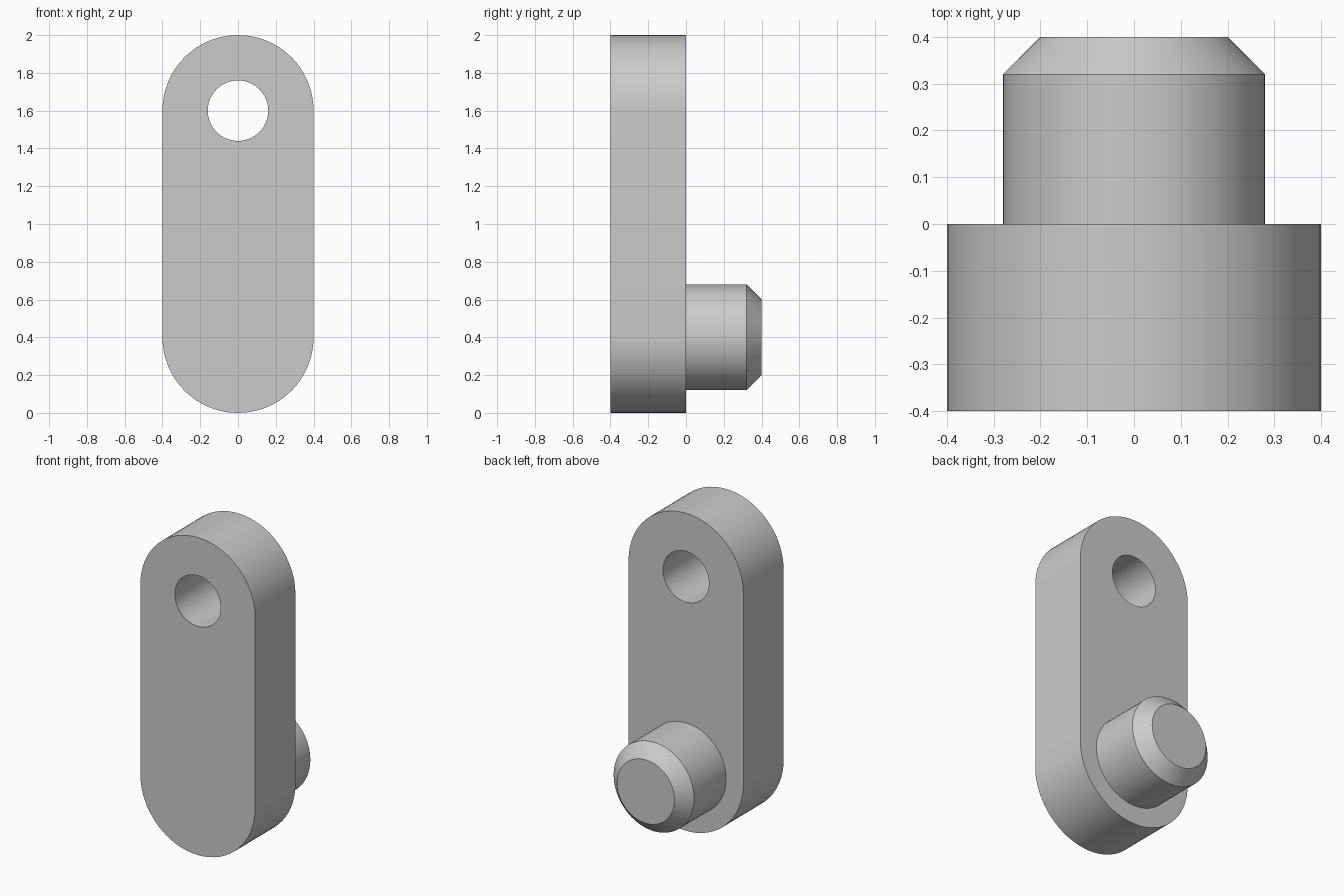
import bpy, bmesh
from math import sin, cos, pi, radians

cube = bpy.data.objects.get("Cube")
if cube:
    bpy.data.objects.remove(cube, do_unlink=True)

SEGMENTS = 64
LOW, HIGH = 0.4, 1.6          # heights of the two arc centres

grey = bpy.data.materials.new("light grey")
grey.use_nodes = True
colour = (0.6, 0.6, 0.6, 1)
grey.diffuse_color = colour
grey.node_tree.nodes["Principled BSDF"].inputs["Base Color"].default_value = colour


def arc(radius, z, start, sweep, steps):
    """Points on an arc in the XZ plane."""
    angles = [start + sweep * i / steps for i in range(steps + 1)]
    return [(radius * cos(a), z + radius * sin(a)) for a in angles]


def ring(bm, points, y):
    return [bm.verts.new((x, y, z)) for x, z in points]


def loop_edges(bm, verts):
    return [bm.edges.new((a, b)) for a, b in zip(verts, verts[1:] + verts[:1])]


def finish(bm, name):
    bmesh.ops.recalc_face_normals(bm, faces=bm.faces)
    mesh = bpy.data.meshes.new(name)
    bm.to_mesh(mesh)
    bm.free()
    mesh.materials.append(grey)
    obj = bpy.data.objects.new(name, mesh)
    bpy.context.collection.objects.link(obj)
    bpy.ops.object.select_all(action="DESELECT")
    obj.select_set(True)
    bpy.context.view_layer.objects.active = obj
    bpy.ops.object.shade_smooth_by_angle(angle=radians(30))
    return obj


# Link plate: rounded outline with a through hole, extruded backwards
bm = bmesh.new()
outline = arc(0.4, HIGH, 0, pi, SEGMENTS // 2) + arc(0.4, LOW, pi, pi, SEGMENTS // 2)
hole = arc(0.16, HIGH, 0, 2 * pi, SEGMENTS)[:-1]
edges = loop_edges(bm, ring(bm, outline, -0.4)) + loop_edges(bm, ring(bm, hole, -0.4))
bmesh.ops.triangle_fill(bm, edges=edges, use_beauty=True, normal=(0, -1, 0))
result = bmesh.ops.extrude_face_region(bm, geom=bm.faces[:], use_keep_orig=True)
moved = [v for v in result["geom"] if isinstance(v, bmesh.types.BMVert)]
bmesh.ops.translate(bm, verts=moved, vec=(0, 0.4, 0))
finish(bm, "link_plate")

# Pin: cylinder with a chamfered tip, standing on the back of the plate
bm = bmesh.new()
rings = [ring(bm, arc(r, LOW, 0, 2 * pi, SEGMENTS)[:-1], y)
         for r, y in ((0.28, -0.02), (0.28, 0.32), (0.2, 0.4))]
for a, b in zip(rings, rings[1:]):
    for i in range(SEGMENTS):
        j = (i + 1) % SEGMENTS
        bm.faces.new((a[i], a[j], b[j], b[i]))
bm.faces.new(rings[0])
bm.faces.new(rings[-1])
finish(bm, "pin")
